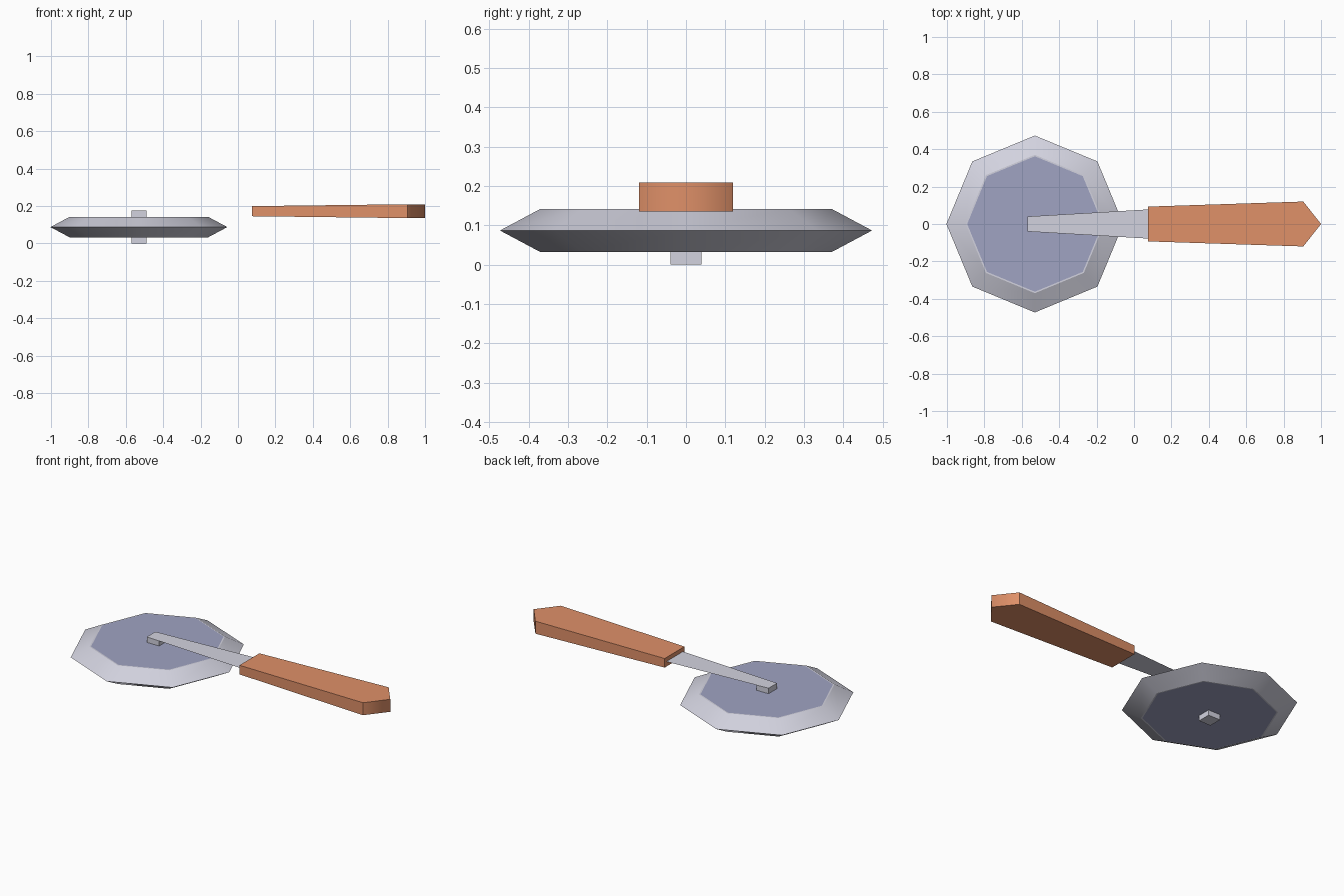
import bpy
import bmesh
import math

cube = bpy.data.objects.get("Cube")
if cube:
    bpy.data.objects.remove(cube, do_unlink=True)


def material(name, rgb):
    mat = bpy.data.materials.new(name)
    mat.use_nodes = True
    colour = (*rgb, 1.0)
    mat.diffuse_color = colour
    mat.node_tree.nodes["Principled BSDF"].inputs["Base Color"].default_value = colour
    return mat


steel = material("light steel", (0.65, 0.65, 0.74))
blue = material("blue steel", (0.35, 0.37, 0.54))
wood = material("orange wood", (0.74, 0.28, 0.14))


def loft(name, rings, mats):
    """Join equal-length rings of points, bottom to top; one ring makes a flat sheet."""
    bm = bmesh.new()
    loops = [[bm.verts.new(p) for p in ring] for ring in rings]
    count = len(rings[0])
    for low, high in zip(loops, loops[1:]):
        for i in range(count):
            j = (i + 1) % count
            bm.faces.new((low[i], low[j], high[j], high[i]))
    bm.faces.new(loops[-1])
    if len(loops) > 1:
        bm.faces.new(loops[0][::-1])
        bmesh.ops.recalc_face_normals(bm, faces=bm.faces)
    mesh = bpy.data.meshes.new(name)
    bm.to_mesh(mesh)
    bm.free()
    obj = bpy.data.objects.new(name, mesh)
    bpy.context.collection.objects.link(obj)
    for mat in mats:
        mesh.materials.append(mat)
    return obj


# Eight-sided blade with a knife edge and blue flat centres
HUB_X = -0.53
profile = [(0.362, 0.032), (0.37, 0.032), (0.473, 0.087), (0.37, 0.142), (0.362, 0.142)]


def octagon(radius, z):
    angles = [math.tau * i / 8 for i in range(8)]
    return [(HUB_X + radius * math.cos(a), radius * math.sin(a), z) for a in angles]


blade = loft("blade", [octagon(r, z) for r, z in profile], [steel, blue])
for face in blade.data.polygons:
    face.material_index = 1 if len(face.vertices) == 8 else 0
bpy.ops.object.select_all(action="DESELECT")
blade.select_set(True)
bpy.context.view_layer.objects.active = blade
bpy.ops.object.shade_smooth_by_angle(angle=math.radians(30))

# Square axle through the blade
TOP = 0.175
bpy.ops.mesh.primitive_cube_add(size=1, location=(HUB_X, 0, TOP / 2))
axle = bpy.context.object
axle.name = "axle"
axle.scale = (0.08, 0.08, TOP)
axle.data.materials.append(steel)

# Thin flat shaft widening from the axle to the handle
START, END = -0.57, 0.08
loft("shaft", [[(START, -0.04, TOP), (END, -0.078, TOP),
                (END, 0.078, TOP), (START, 0.04, TOP)]], [steel])

# Flared handle with a pointed end
half_outline = [(0.075, 0.093, 0.027), (0.905, 0.12, 0.037), (1.0, 0.0, 0.037)]
outline = [(x, -y, h) for x, y, h in half_outline]
outline += [(x, y, h) for x, y, h in reversed(half_outline[:2])]
handle = loft("handle", [[(x, y, 0.172 + side * h) for x, y, h in outline]
                         for side in (-1, 1)], [wood])
for face in handle.data.polygons:
    face.use_smooth = face.normal.x > 0.3
